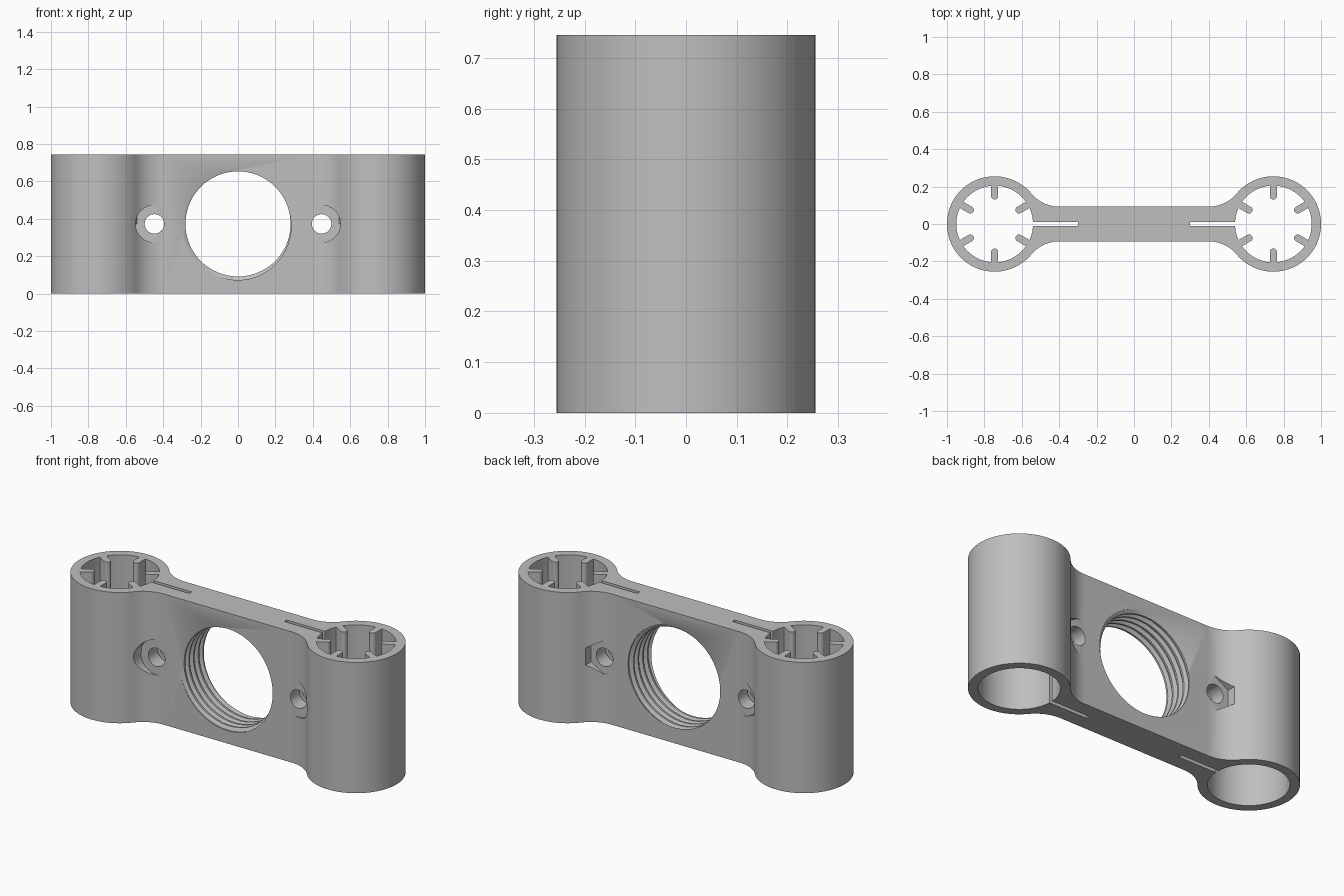
import bpy, bmesh, math
from mathutils import Matrix, Vector

if "Cube" in bpy.data.objects:
    bpy.data.objects.remove(bpy.data.objects["Cube"])

H = 0.745            # height
CX, RO, RI = 0.745, 0.255, 0.205   # tube centre, outer and bore radius
W = 0.093            # half thickness of the web
FX = 0.40            # x where the fillets meet the web
MID = 0.373          # height of the screw holes and threaded hole

grey = bpy.data.materials.new("plain grey")
grey.diffuse_color = (0.52, 0.52, 0.52, 1)
grey.use_nodes = True
grey.node_tree.nodes["Principled BSDF"].inputs["Base Color"].default_value = grey.diffuse_color


def add_object(name, bm):
    bmesh.ops.recalc_face_normals(bm, faces=bm.faces)
    me = bpy.data.meshes.new(name)
    bm.to_mesh(me)
    bm.free()
    me.materials.append(grey)
    ob = bpy.data.objects.new(name, me)
    bpy.context.collection.objects.link(ob)
    return ob


def prism(name, pts, z0, z1, matrix=Matrix()):
    bm = bmesh.new()
    face = bm.faces.new([bm.verts.new((x, y, z0)) for x, y in pts])
    top = bmesh.ops.extrude_face_region(bm, geom=[face])["geom"]
    bmesh.ops.translate(bm, vec=(0, 0, z1 - z0),
                        verts=[v for v in top if isinstance(v, bmesh.types.BMVert)])
    bm.transform(matrix)
    return add_object(name, bm)


def arc(cx, cy, r, a0, a1, n):
    return [(cx + r * math.cos(a0 + (a1 - a0) * i / n),
             cy + r * math.sin(a0 + (a1 - a0) * i / n)) for i in range(n + 1)]


def circle(r, n, turn=0):
    return arc(0, 0, r, turn, turn + math.tau, n)[:-1]


def combine(target, tool, operation):
    mod = target.modifiers.new("combine", 'BOOLEAN')
    mod.operation, mod.solver, mod.object = operation, 'EXACT', tool
    dg = bpy.context.evaluated_depsgraph_get()
    me = bpy.data.meshes.new_from_object(target.evaluated_get(dg))
    target.modifiers.clear()
    target.data = me
    bpy.data.objects.remove(tool)


# Body outline: two tubes blended into the web with tangent fillets
dx = CX - FX
R = (dx * dx + W * W - RO * RO) / (2 * (RO - W))
tang = math.atan2(W + R, dx)
half = arc(FX, W + R, R, -math.pi / 2, tang - math.pi + math.tau - math.tau, 1)
fillet = arc(FX, W + R, R, -math.pi / 2, -tang, 14)
tube = arc(CX, 0, RO, math.pi - tang, 0, 40)
quarter = fillet + tube[1:]
outline = (quarter + [(x, -y) for x, y in quarter[-2::-1]]
           + [(-x, -y) for x, y in quarter] + [(-x, y) for x, y in quarter[-2::-1]])
body = prism("clamp_body", outline, 0, H)

for s in (-1, 1):
    # Tube bore and clamping slit
    combine(body, prism("bore_cutter", circle(RI, 96), -0.1, H + 0.1,
                        Matrix.Translation((s * CX, 0, 0))), 'DIFFERENCE')
    slit = [(s * 0.30, -0.011), (s * 0.60, -0.011), (s * 0.60, 0.011), (s * 0.30, 0.011)]
    combine(body, prism("slit_cutter", slit, -0.1, H + 0.1), 'DIFFERENCE')

    # Screw hole, round seat in front and hex nut pocket behind
    axis = Matrix.Translation((s * 0.447, 0, MID)) @ Matrix.Rotation(math.pi / 2, 4, 'X')
    combine(body, prism("screw_cutter", circle(0.052, 40), -0.4, 0.4, axis), 'DIFFERENCE')
    combine(body, prism("seat_cutter", circle(0.10, 56), W + 0.002, 0.4, axis), 'DIFFERENCE')
    combine(body, prism("nut_cutter", circle(0.098, 6, math.pi / 6), -0.4, -W - 0.002, axis),
            'DIFFERENCE')

    # Gripping ribs in the upper half of each bore
    rib = [(RI + 0.02, -0.019)] + arc(0.15, 0, 0.019, -math.pi / 2, -1.5 * math.pi, 10) \
        + [(RI + 0.02, 0.019)]
    for k in range(6):
        m = Matrix.Translation((s * CX, 0, 0)) @ \
            Matrix.Rotation(math.radians(30 + 60 * k), 4, 'Z')
        combine(body, prism("rib", rib, MID, H, m), 'UNION')

# Threaded centre hole: helical cutter
COLS, STEPS, PITCH, TURNS = 80, 4, 0.042, 8
radii = (0.281, 0.281, 0.300, 0.300)
bm = bmesh.new()
rows = STEPS * TURNS
grid = []
for c in range(COLS):
    a = math.tau * c / COLS
    grid.append([])
    for r in range(rows + 1):
        rad = radii[r % STEPS]
        y = PITCH * (r / STEPS + c / COLS - (TURNS + 1) / 2)
        grid[c].append(bm.verts.new((rad * math.cos(a), y, MID + rad * math.sin(a))))
for c in range(COLS):
    nxt, shift = (grid[c + 1], 0) if c < COLS - 1 else (grid[0], STEPS)
    for r in range(rows - shift):
        bm.faces.new((grid[c][r], grid[c][r + 1], nxt[r + 1 + shift], nxt[r + shift]))
ends = [bm.verts.new((0, y, MID)) for y in (-0.3, 0.3)]
for e in [e for e in bm.edges if len(e.link_faces) == 1]:
    a, b = e.verts
    bm.faces.new((a, b, ends[0] if a.co.y + b.co.y < 0 else ends[1]))
combine(body, add_object("thread_cutter", bm), 'DIFFERENCE')

# Smooth walls with crisp edges
bpy.context.view_layer.objects.active = body
body.select_set(True)
bpy.ops.object.shade_smooth_by_angle(angle=math.radians(30))
